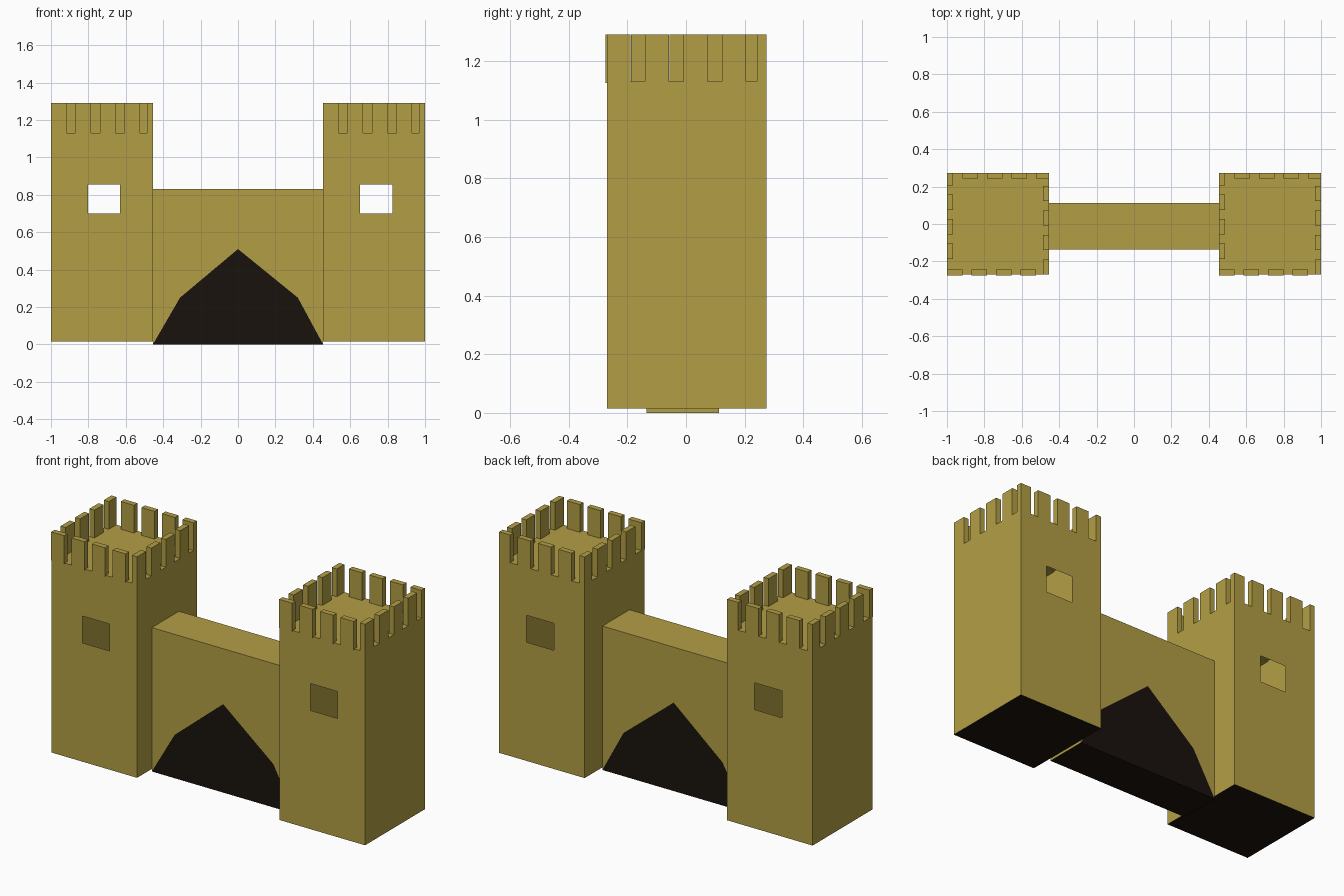
import bpy, bmesh

if "Cube" in bpy.data.objects:
    bpy.data.objects.remove(bpy.data.objects["Cube"])

def material(name, color):
    m = bpy.data.materials.new(name)
    m.diffuse_color = color
    m.use_nodes = True
    m.node_tree.nodes["Principled BSDF"].inputs["Base Color"].default_value = m.diffuse_color
    return m

STONE = material("sandstone", (0.45, 0.345, 0.06, 1))
DARK = material("dark_opening", (0.010, 0.006, 0.004, 1))

def finish(name, bm):
    mesh = bpy.data.meshes.new(name)
    bm.to_mesh(mesh)
    bm.free()
    mesh.materials.append(STONE)
    mesh.materials.append(DARK)
    ob = bpy.data.objects.new(name, mesh)
    bpy.context.collection.objects.link(ob)
    return ob

def add_face(bm, pts, mat=0):
    f = bm.faces.new([bm.verts.new(p) for p in pts])
    f.material_index = mat

def add_box(bm, x0, x1, y0, y1, z0, z1):
    vs = bmesh.ops.create_cube(bm, size=1)["verts"]
    for v in vs:
        v.co = (x1 if v.co.x > 0 else x0,
                y1 if v.co.y > 0 else y0,
                z1 if v.co.z > 0 else z0)

SIZE, Y0, Y1 = 0.545, -0.27, 0.274
BASE, DECK, TOP = 0.015, 1.13, 1.29

def rect(x0, x1, z0, z1, y):
    return [(x0, y, z0), (x1, y, z0), (x1, y, z1), (x0, y, z1)]

def tower(side, x0):
    x1 = x0 + SIZE
    # hollow thin-walled body, with a window opening in front and back
    bm = bmesh.new()
    rings = []
    for y in (Y0, Y1):
        outer = rect(x0, x1, BASE, DECK, y)
        hole = rect(x0 + 0.197, x0 + 0.37, 0.70, 0.855, y)
        rings.append(outer)
        for i in range(4):
            j = (i + 1) % 4
            quad = [outer[i], outer[j], hole[j], hole[i]]
            add_face(bm, quad if y < 0 else quad[::-1])
    f, b = rings
    # underside, right wall, deck, left wall
    for i in range(4):
        j = (i + 1) % 4
        add_face(bm, [f[j], f[i], b[i], b[j]], 1 if i == 0 else 0)
    bmesh.ops.remove_doubles(bm, verts=bm.verts, dist=1e-4)
    finish(side + "_tower", bm)

    # battlements: four merlons per side, running round like a pinwheel
    bm = bmesh.new()
    w, t, z = 0.083, 0.032, DECK - 0.005
    for k in range(4):
        s = 0.131 * k
        add_box(bm, x0 + s, x0 + s + w, Y0 - 0.005, Y0 + 0.027, z, TOP)
        add_box(bm, max(x1 - s - 0.069, x0), min(x1 - s + 0.014, x1),
                Y1 - t, Y1, z, TOP)
        add_box(bm, x1 - t, x1, Y0 + s, Y0 + s + w - 0.002, z, TOP)
        add_box(bm, x0, x0 + t, Y1 - s - 0.069, min(Y1 - s + 0.014, Y1), z, TOP)
    finish(side + "_battlements", bm)

tower("left", -1.0)
tower("right", 0.455)

# gate wall with flush dark arch panels on both faces
bm = bmesh.new()
W, H, F, B = 0.455, 0.83, -0.135, 0.112
arch = [(-W, 0), (-0.31, 0.25), (0, 0.51), (0.32, 0.25), (W, 0)]
for y, step in ((F, -1), (B, 1)):
    panel = [(x, y, z) for x, z in arch]
    add_face(bm, panel[::step], 1)
    surround = panel + [(W, y, H), (-W, y, H)]
    add_face(bm, surround[::-step])
f, b = rect(-W, W, 0, H, F), rect(-W, W, 0, H, B)
for i in range(4):
    j = (i + 1) % 4
    add_face(bm, [f[j], f[i], b[i], b[j]], 1 if i == 0 else 0)
bmesh.ops.remove_doubles(bm, verts=bm.verts, dist=1e-4)
finish("gate_wall", bm)
